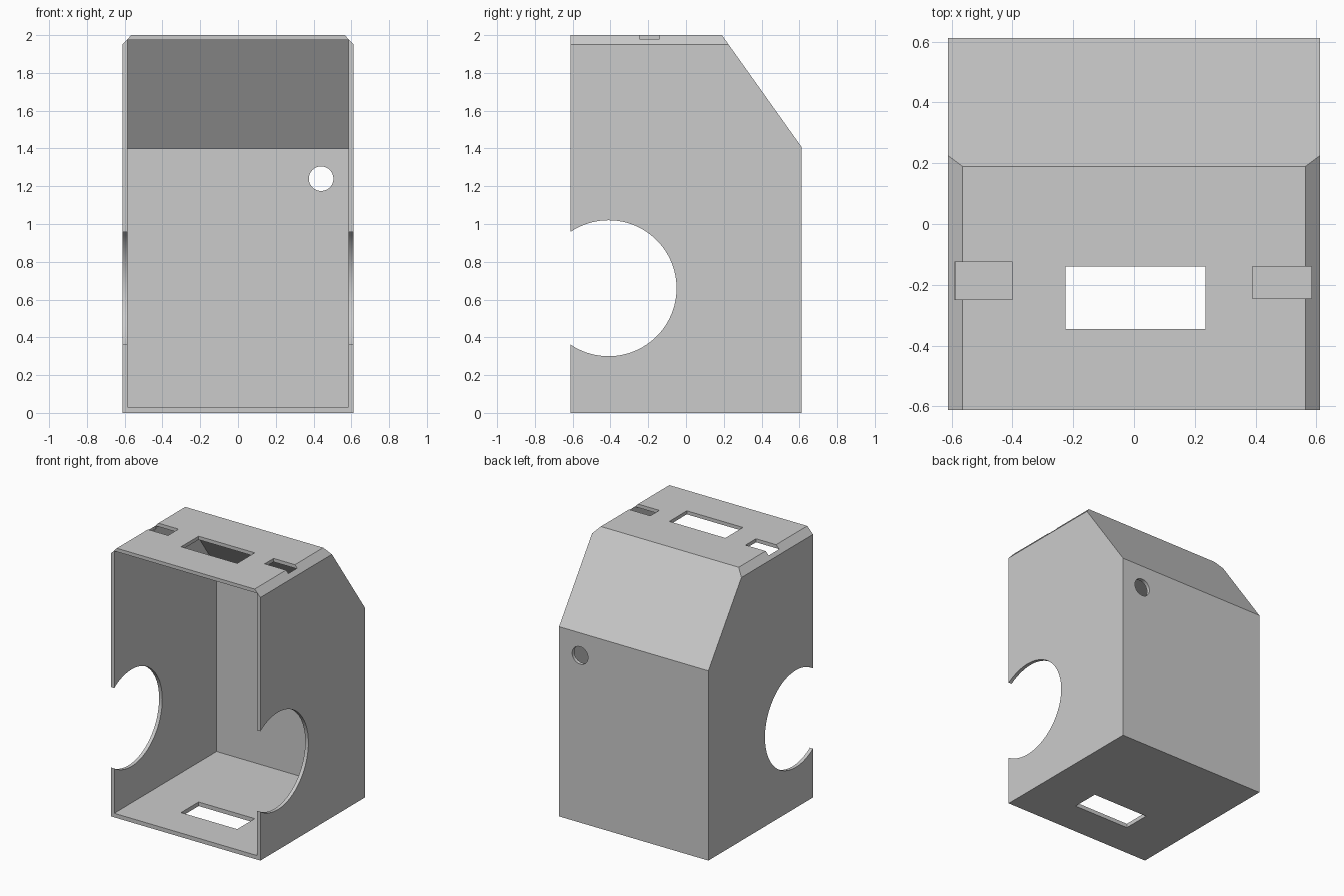
import bpy
import bmesh
import math
from mathutils import Vector

default = bpy.data.objects.get("Cube")
if default:
    bpy.data.objects.remove(default, do_unlink=True)

HALF = 0.612                 # half width and half depth
WALL = 0.026
HEIGHT = 2.0

grey = bpy.data.materials.new("plain grey")
grey.use_nodes = True
colour = (0.6, 0.6, 0.6, 1)
grey.diffuse_color = colour
grey.node_tree.nodes["Principled BSDF"].inputs["Base Color"].default_value = colour


def prism(name, outline, axis, start, end):
    """Extrude a 2D outline along x, y or z, between start and end."""
    def place(p):
        a, b = p
        return {"x": (start, a, b), "y": (a, start, b), "z": (a, b, start)}[axis]
    bm = bmesh.new()
    face = bm.faces.new([bm.verts.new(place(p)) for p in outline])
    step = Vector([(end - start) * (axis == k) for k in "xyz"])
    grown = bmesh.ops.extrude_face_region(bm, geom=[face])["geom"]
    moved = [v for v in grown if isinstance(v, bmesh.types.BMVert)]
    bmesh.ops.translate(bm, verts=moved, vec=step)
    bmesh.ops.recalc_face_normals(bm, faces=bm.faces[:])
    mesh = bpy.data.meshes.new(name)
    bm.to_mesh(mesh)
    bm.free()
    mesh.materials.append(grey)
    obj = bpy.data.objects.new(name, mesh)
    bpy.context.collection.objects.link(obj)
    return obj


def circle(cx, cy, radius, sides):
    turns = [2 * math.pi * i / sides for i in range(sides)]
    return [(cx + radius * math.cos(t), cy + radius * math.sin(t)) for t in turns]


def rectangle(x0, x1, y0, y1):
    return [(x0, y0), (x1, y0), (x1, y1), (x0, y1)]


def combine(body, tool, operation="DIFFERENCE"):
    """Apply one boolean and discard its helper."""
    tool.hide_render = True
    mod = body.modifiers.new(tool.name, "BOOLEAN")
    mod.operation = operation
    mod.solver = "EXACT"
    mod.object = tool
    bpy.ops.object.select_all(action="DESELECT")
    bpy.context.view_layer.objects.active = body
    body.select_set(True)
    bpy.ops.object.modifier_apply(modifier=mod.name)
    bpy.data.objects.remove(tool, do_unlink=True)


# Outer shell: side profile with a sloped back, trimmed by a front profile
side = [(-HALF, 0), (HALF, 0), (HALF, 1.407), (0.19, HEIGHT), (-HALF, HEIGHT)]
housing = prism("housing", side, "x", -HALF, HALF)
front = [(-HALF, -0.1), (HALF, -0.1), (HALF, 1.95), (0.565, HEIGHT),
         (0.5, 2.1), (-0.5, 2.1), (-0.565, HEIGHT), (-HALF, 1.95)]
combine(housing, prism("chamfer_trim", front, "y", -1, 1), "INTERSECT")

# Cavity, open at the front
inner = HALF - WALL
hollow = [(-1, 0.03), (inner, 0.03), (inner, 1.399),
          (0.177, HEIGHT - WALL), (-1, HEIGHT - WALL)]
combine(housing, prism("cavity", hollow, "x", -inner, inner))

# Large round side openings and the small hole in the back
combine(housing, prism("side_opening", circle(-0.41, 0.66, 0.36, 96), "x", -1, 1))
combine(housing, prism("back_hole", circle(0.44, 1.24, 0.065, 48), "y", 0.4, 1))

# Slot through the lid and the floor
combine(housing, prism("slot", rectangle(-0.225, 0.235, -0.345, -0.14), "z", -1, 3))

# Two notches in the lid that break into the chamfers
notches = {"right_notch": rectangle(-0.59, -0.4, -0.248, -0.125),
           "left_notch": rectangle(0.39, 0.584, -0.245, -0.14)}
for name, outline in notches.items():
    combine(housing, prism(name, outline, "z", 1.95, 2.2))

# Smooth only the round cuts
bpy.ops.object.shade_smooth_by_angle(angle=math.radians(20))
